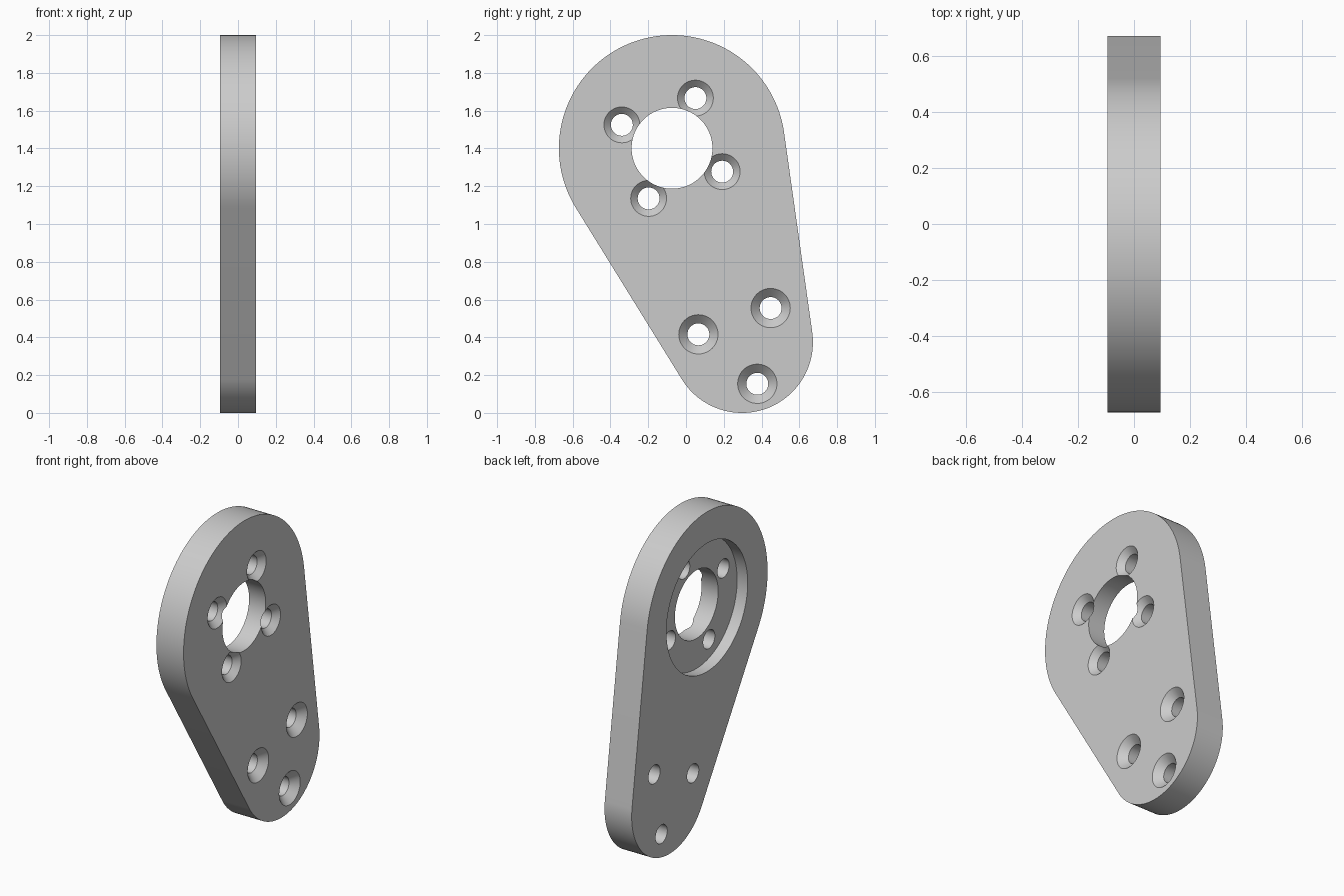
import bpy, bmesh, math
from mathutils import Vector

cube = bpy.data.objects.get("Cube")
if cube:
    bpy.data.objects.remove(cube, do_unlink=True)

HALF = 0.094                                  # half the plate thickness
BIG, BIG_R = Vector((-0.074, 1.401)), 0.599   # (y, z) centres of the two rounded ends
SMALL, SMALL_R = Vector((0.297, 0.375)), 0.375

grey = bpy.data.materials.new("plain_grey")
grey.use_nodes = True
colour = (0.6, 0.6, 0.6, 1)
grey.diffuse_color = colour
grey.node_tree.nodes["Principled BSDF"].inputs["Base Color"].default_value = colour


def polar(centre, radius, angle):
    return centre + radius * Vector((math.cos(angle), math.sin(angle)))


def make_object(name, bm):
    bmesh.ops.recalc_face_normals(bm, faces=bm.faces)
    mesh = bpy.data.meshes.new(name)
    bm.to_mesh(mesh)
    bm.free()
    mesh.materials.append(grey)
    obj = bpy.data.objects.new(name, mesh)
    bpy.context.collection.objects.link(obj)
    return obj


def loft(name, rings):
    """Solid through matching rings of points, capped at both ends."""
    bm = bmesh.new()
    loops = [[bm.verts.new(p) for p in ring] for ring in rings]
    n = len(loops[0])
    for a, b in zip(loops, loops[1:]):
        for i in range(n):
            j = (i + 1) % n
            bm.faces.new((a[i], a[j], b[j], b[i]))
    bm.faces.new(loops[0])
    bm.faces.new(loops[-1])
    return make_object(name, bm)


def turned(name, centre, profile, sides=64):
    """Round solid along x from (x, radius) pairs."""
    return loft(name, [[(x, *polar(centre, r, math.tau * i / sides)) for i in range(sides)]
                       for x, r in profile])


# Plate outline: two arcs joined by their common tangents
axis = SMALL - BIG
heading = math.atan2(axis.y, axis.x)
spread = math.acos((BIG_R - SMALL_R) / axis.length)
STEPS = 72
outline = []
for i in range(STEPS + 1):
    outline.append(polar(BIG, BIG_R, heading + spread + (math.tau - 2 * spread) * i / STEPS))
for i in range(STEPS + 1):
    outline.append(polar(SMALL, SMALL_R, heading - spread + 2 * spread * i / STEPS))
plate = loft("mounting_plate", [[(x, *p) for p in outline] for x in (-HALF, HALF)])

# Bore and the round recess in the rear face
cutters = [
    turned("bore_cutter", BIG, [(-0.3, 0.214), (0.3, 0.214)], 96),
    turned("recess_cutter", BIG, [(-0.3, 0.402), (-HALF + 0.073, 0.402)], 96),
]


# Countersunk screw holes around each end
def screw_holes(name, centre, ring, count, start, hole, sink):
    depth = sink - hole
    for k in range(count):
        spot = polar(centre, ring, math.radians(start) + math.tau * k / count)
        cutters.append(turned(name, spot, [(-0.3, hole), (HALF - depth, hole),
                                           (HALF + 0.03, sink + 0.03)], 48))


screw_holes("upper_screw_cutter", BIG, 0.293, 4, 65, 0.058, 0.095)
screw_holes("lower_screw_cutter", SMALL, 0.235, 3, 50, 0.058, 0.104)

# Cut everything out of the plate
bpy.ops.object.select_all(action='DESELECT')
bpy.context.view_layer.objects.active = plate
plate.select_set(True)
for cutter in cutters:
    cutter.hide_render = True
    mod = plate.modifiers.new("cut", 'BOOLEAN')
    mod.operation = 'DIFFERENCE'
    mod.solver = 'EXACT'
    mod.object = cutter
    bpy.ops.object.modifier_apply(modifier=mod.name)
    bpy.data.objects.remove(cutter, do_unlink=True)

bpy.ops.object.shade_smooth_by_angle(angle=math.radians(30))
